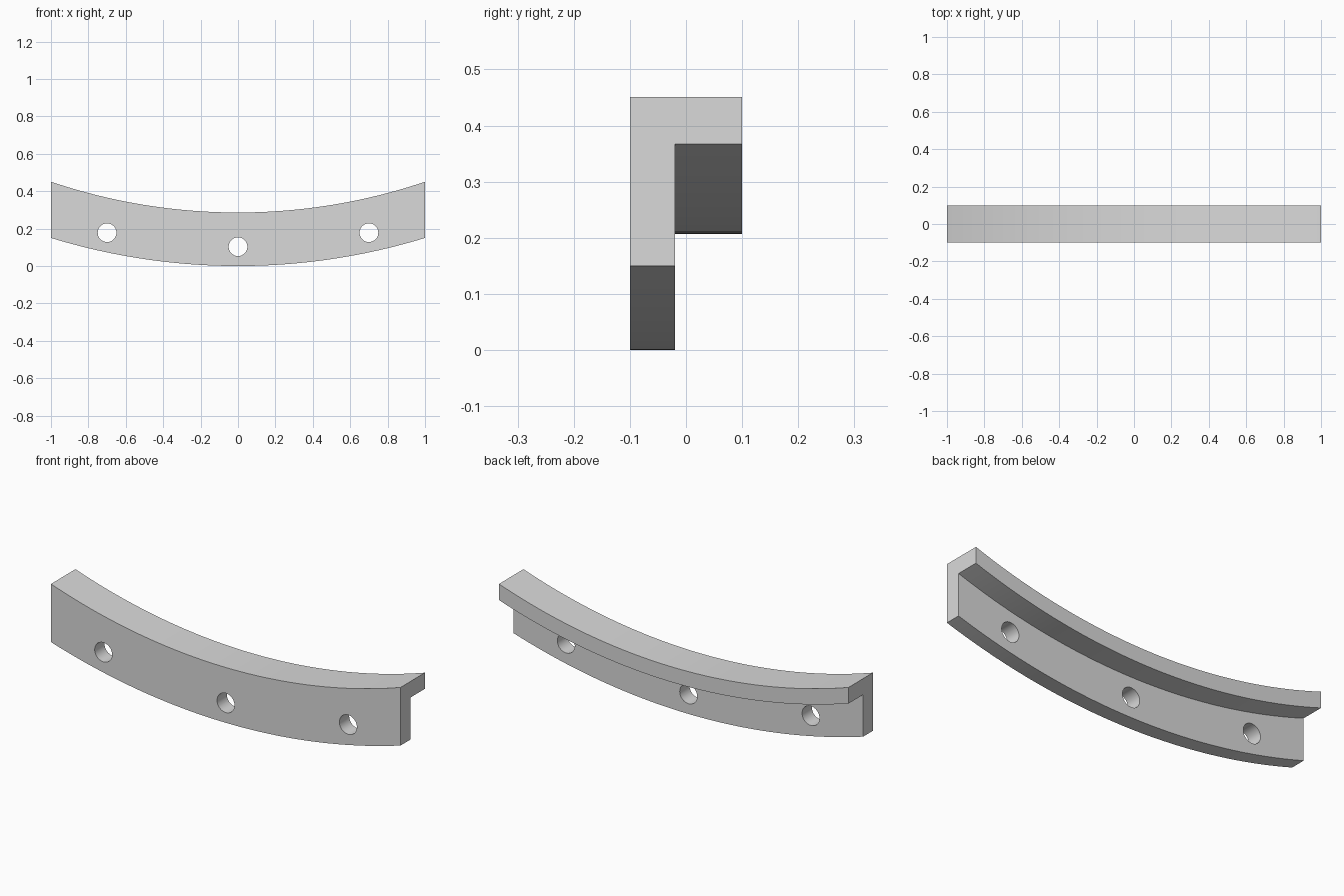
import bpy
import bmesh
from math import sqrt, pi, radians

if "Cube" in bpy.data.objects:
    bpy.data.objects.remove(bpy.data.objects["Cube"], do_unlink=True)

CENTRE_Z = 3.408      # height of the shared centre of all arcs
R_OUTER, R_LIP, R_INNER = 3.408, 3.201, 3.122
FRONT, STEP, BACK = -0.1, -0.02, 0.1
SEGMENTS = 48


def arc_z(radius, x):
    return CENTRE_Z - sqrt(radius * radius - x * x)


grey = bpy.data.materials.new("light grey")
colour = (0.7, 0.7, 0.7, 1)
grey.use_nodes = True
grey.diffuse_color = colour
grey.node_tree.nodes["Principled BSDF"].inputs["Base Color"].default_value = colour

# Curved L-shaped rail: section carried along the arc, ends cut vertically
section = [(FRONT, R_OUTER), (STEP, R_OUTER), (STEP, R_LIP),
           (BACK, R_LIP), (BACK, R_INNER), (FRONT, R_INNER)]
bm = bmesh.new()
rings = []
for i in range(SEGMENTS + 1):
    x = 2 * i / SEGMENTS - 1
    rings.append([bm.verts.new((x, y, arc_z(r, x))) for y, r in section])
for a, b in zip(rings, rings[1:]):
    for j in range(len(section)):
        k = (j + 1) % len(section)
        bm.faces.new((a[j], a[k], b[k], b[j]))
bm.faces.new(rings[0])
bm.faces.new(rings[-1])
bmesh.ops.recalc_face_normals(bm, faces=bm.faces)
mesh = bpy.data.meshes.new("curved_rail")
bm.to_mesh(mesh)
bm.free()
mesh.materials.append(grey)
rail = bpy.data.objects.new("curved_rail", mesh)
bpy.context.collection.objects.link(rail)

# Three bolt holes through the upright web
for x in (-0.7, 0, 0.7):
    bpy.ops.mesh.primitive_cylinder_add(
        vertices=40, radius=0.05, depth=0.3,
        location=(x, -0.06, arc_z(3.305, x)), rotation=(pi / 2, 0, 0))
    cutter = bpy.context.object
    cutter.name = "hole_cutter"
    cutter.hide_render = True
    cutter.data.materials.append(grey)
    cut = rail.modifiers.new("bolt_hole", 'BOOLEAN')
    cut.operation = 'DIFFERENCE'
    cut.solver = 'EXACT'
    cut.object = cutter
    bpy.context.view_layer.objects.active = rail
    bpy.ops.object.modifier_apply(modifier=cut.name)
    bpy.data.objects.remove(cutter, do_unlink=True)

# Smooth arcs and hole walls, crisp corners
bpy.ops.object.select_all(action='DESELECT')
rail.select_set(True)
bpy.context.view_layer.objects.active = rail
bpy.ops.object.shade_smooth_by_angle(angle=radians(30))
